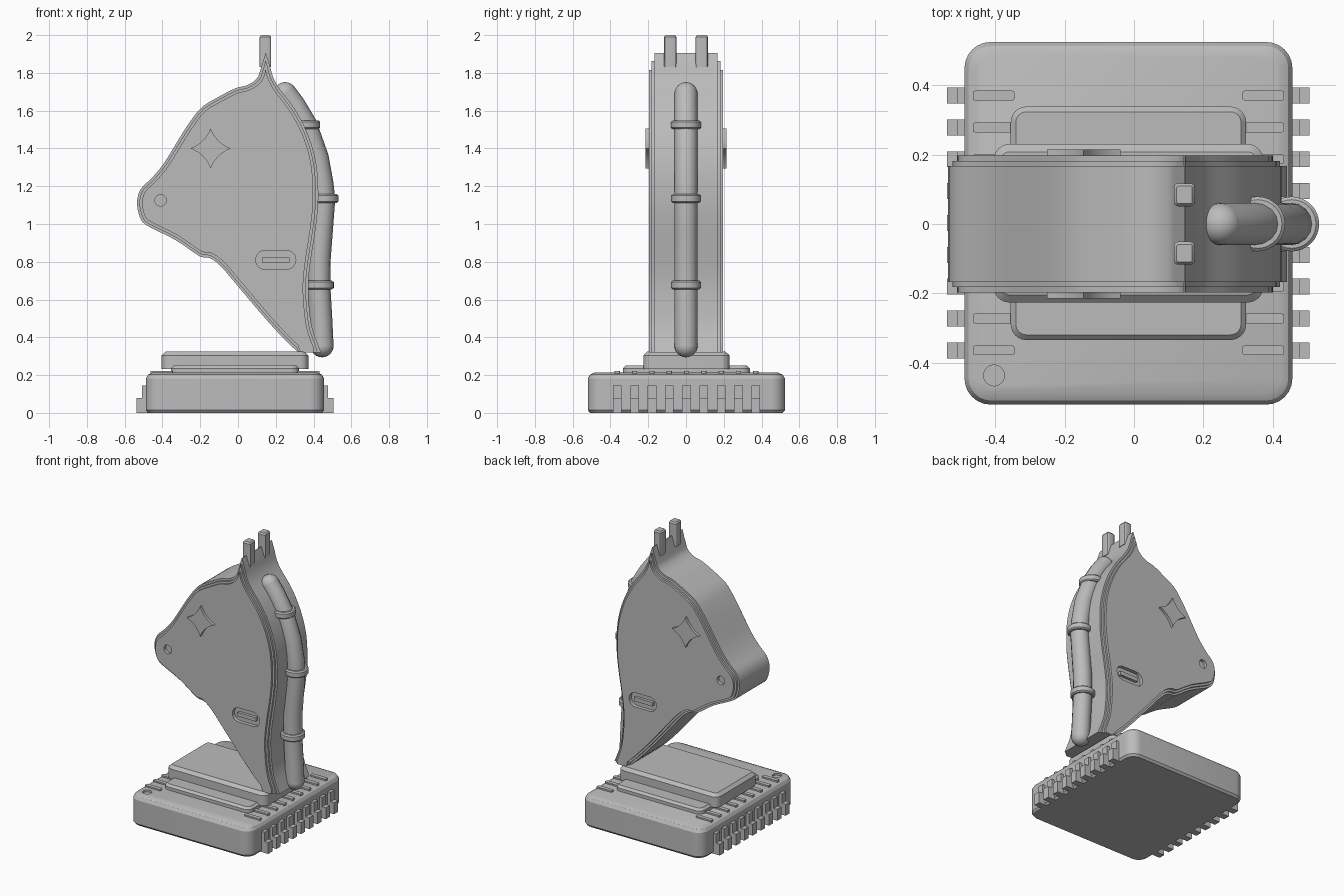
import bpy, bmesh, math
from mathutils import Vector

if "Cube" in bpy.data.objects:
    bpy.data.objects.remove(bpy.data.objects["Cube"])

grey = bpy.data.materials.new("plain_grey")
grey.diffuse_color = (0.5, 0.5, 0.5, 1)
grey.use_nodes = True
grey.node_tree.nodes["Principled BSDF"].inputs["Base Color"].default_value = grey.diffuse_color


def finish(ob, angle=30):
    if not ob.data.materials:
        ob.data.materials.append(grey)
    bpy.ops.object.select_all(action='DESELECT')
    ob.select_set(True)
    bpy.context.view_layer.objects.active = ob
    bpy.ops.object.shade_smooth_by_angle(angle=math.radians(angle))
    return ob


def stack(name, *solids):
    """Each solid is a list of rings with equal point counts, bridged and capped."""
    bm = bmesh.new()
    for rings in solids:
        part = []
        loops = [[bm.verts.new(p) for p in r] for r in rings]
        n = len(loops[0])
        for a, b in zip(loops, loops[1:]):
            for i in range(n):
                j = (i + 1) % n
                part.append(bm.faces.new((a[i], a[j], b[j], b[i])))
        part += [bm.faces.new(loops[0][::-1]), bm.faces.new(loops[-1])]
        bmesh.ops.recalc_face_normals(bm, faces=part)
    me = bpy.data.meshes.new(name)
    bm.to_mesh(me)
    bm.free()
    ob = bpy.data.objects.new(name, me)
    bpy.context.collection.objects.link(ob)
    return finish(ob)


def round_rect(cx, cy, hx, hy, r, seg=6):
    pts = []
    for k, (sx, sy) in enumerate(((1, 1), (-1, 1), (-1, -1), (1, -1))):
        for s in range(seg + 1):
            a = math.pi / 2 * (k + s / seg)
            pts.append((cx + sx * (hx - r) + r * math.cos(a), cy + sy * (hy - r) + r * math.sin(a)))
    return pts


def slab(cx, cy, hx, hy, r, profile, seg=6):
    """Rounded box rings; profile is (z, inset) pairs from bottom to top."""
    return [[(x, y, z) for x, y in round_rect(cx, cy, hx - i, hy - i, max(r - i, 0.004), seg)]
            for z, i in profile]


def box(x0, x1, y0, y1, z0, z1):
    return [[(x0, y0, z), (x1, y0, z), (x1, y1, z), (x0, y1, z)] for z in (z0, z1)]


def side_prism(outline, y0, y1):
    return [[(x, y, z) for x, z in outline] for y in (y0, y1)]


def circle(cx, cy, r, n=24):
    return [(cx + r * math.cos(math.tau * i / n), cy + r * math.sin(math.tau * i / n)) for i in range(n)]


def cut(target, *solids):
    cutter = stack("cutter", *solids)
    cutter.hide_render = True
    m = target.modifiers.new("cut", 'BOOLEAN')
    m.operation, m.solver, m.object = 'DIFFERENCE', 'EXACT', cutter
    bpy.context.view_layer.objects.active = target
    bpy.ops.object.modifier_apply(modifier=m.name)
    bpy.data.objects.remove(cutter)
    finish(target)


# Base block with a round marker dimple
CX = -0.016
base = stack("base_block", slab(CX, 0.002, 0.472, 0.522, 0.075,
             [(0, 0.012), (0.015, 0), (0.182, 0), (0.202, 0.012), (0.213, 0.035)]))
cut(base, [[(x, y, z) for x, y in circle(-0.403, -0.436, 0.03)] for z in (0.2, 0.25)])

# Stepped plates on the base
stack("lower_plate", slab(CX, 0.002, 0.339, 0.336, 0.045, [(0.2, 0), (0.235, 0), (0.25, 0.015)]))
stack("upper_plate", slab(CX, 0.002, 0.388, 0.228, 0.045, [(0.232, 0), (0.305, 0), (0.325, 0.022)]))

# Contact pins along both sides, and the raised traces beside them
pins, traces = [], []
for i in range(9):
    y = (i - 4) * 0.0917 + 0.003
    for s in (-1, 1):
        def span(a, b):
            return sorted((CX + s * a, CX + s * b))
        pins.append(box(*span(0.46, 0.522), y - 0.023, y + 0.023, 0, 0.08))
        pins.append(box(*span(0.46, 0.493), y - 0.023, y + 0.023, 0, 0.145))
        traces.append(slab(CX + s * 0.388, y, 0.06, 0.014, 0.006, [(0.2, 0), (0.223, 0)], 2))
stack("contact_pins", *pins)
stack("base_traces", *traces)


# Horse head outline (x, z): throat side, underside corner, mane side
FRONT = [(0.145, 1.905), (0.12, 1.82), (0.10, 1.77), (0.05, 1.735), (-0.01, 1.72), (-0.09, 1.68),
         (-0.19, 1.62), (-0.255, 1.54), (-0.31, 1.455), (-0.39, 1.325), (-0.455, 1.245),
         (-0.515, 1.185), (-0.535, 1.11), (-0.515, 1.025), (-0.47, 0.985), (-0.33, 0.915),
         (-0.205, 0.83), (-0.15, 0.82), (-0.09, 0.775), (0.0, 0.67), (0.14, 0.505),
         (0.25, 0.385), (0.32, 0.32)]
BACK = [(0.44, 0.32), (0.395, 0.44), (0.378, 0.55), (0.372, 0.68), (0.385, 0.81), (0.41, 0.97),
        (0.425, 1.13), (0.415, 1.315), (0.37, 1.475), (0.30, 1.61), (0.22, 1.715), (0.185, 1.78),
        (0.168, 1.84), (0.147, 1.905)]


def smooth_path(pts, n=3):
    v = [Vector(p) for p in pts]
    v = [2 * v[0] - v[1]] + v + [2 * v[-1] - v[-2]]
    out = []
    for a, b, c, d in zip(v, v[1:], v[2:], v[3:]):
        for k in range(n):
            t = k / n
            out.append(0.5 * (2 * b + (c - a) * t + (2 * a - 5 * b + 4 * c - d) * t * t
                              + (3 * b - a - 3 * c + d) * t ** 3))
    return out + [v[-2]]


def inset(pts, d):
    out, n, peak = [], len(pts), 1.905 - 3.3 * d
    for i, p in enumerate(pts):
        e1, e2 = (p - pts[i - 1]).normalized(), (pts[(i + 1) % n] - p).normalized()
        n1, n2 = Vector((-e1.y, e1.x)), Vector((-e2.y, e2.x))
        q = p + d * (n1 + n2) / max(1 + n1.dot(n2), 0.6)
        if p.y < 0.33:
            q.y = p.y
        if p.y > 1.72 and d > 0:          # keep the narrow crest from crossing itself
            left = i < n / 2
            q.x = min(q.x, 0.144) if left else max(q.x, 0.148)
            q.y = min(q.y, peak - 0.0005 * (i if left else n - 1 - i))
        out.append((q.x, q.y))
    return out


# Horse head: three stepped layers on each side
outline = smooth_path(FRONT) + smooth_path(BACK)
steps = [(-0.197, 0.027), (-0.182, 0.027), (-0.182, 0.013), (-0.167, 0.013), (-0.167, 0)]
steps += [(-y, d) for y, d in reversed(steps)]
head = stack("horse_head", [[(x, y, z) for x, z in inset(outline, d)] for y, d in steps])

# Nostril and slot recesses on both sides
cutters = []
for s in (-1, 1):
    cutters.append(side_prism(circle(-0.41, 1.125, 0.03), s * 0.175, s * 0.25))
    cutters.append(side_prism(round_rect(0.2, 0.81, 0.106, 0.05, 0.0495), s * 0.172, s * 0.25))
cut(head, *cutters)
stack("slot_bars", *[side_prism(round_rect(0.2, 0.81, 0.073, 0.014, 0.004, 2), s * 0.165, s * 0.192)
                     for s in (-1, 1)])

# Four-pointed star eyes with concave edges
star = []
for k in range(4):
    a, b = math.pi / 2 * k, math.pi / 2 * (k + 1)
    p, q = Vector((math.cos(a), math.sin(a))) * 0.106, Vector((math.cos(b), math.sin(b))) * 0.106
    m = (p + q) * 0.28
    for j in range(6):
        t = j / 6
        v = p * (1 - t) ** 2 + 2 * m * t * (1 - t) + q * t * t
        star.append((v.x - 0.145, v.y + 1.4))
stack("star_eyes", *[side_prism(star, s * 0.19, s * 0.215) for s in (-1, 1)])

# Ears
stack("ears", *[slab(0.145, s * 0.084, 0.03, 0.033, 0.012,
                     [(1.83, 0), (1.99, 0), (2.0, 0.008)], 3) for s in (-1, 1)])

# Mane tube with round ends
R = 0.061
PATH = [(0.25, 1.69), (0.295, 1.63), (0.358, 1.525), (0.42, 1.35), (0.445, 1.21), (0.454, 1.13),
        (0.44, 0.95), (0.43, 0.82), (0.428, 0.67), (0.438, 0.5), (0.445, 0.355)]
curve = bpy.data.curves.new("mane_tube", 'CURVE')
curve.dimensions, curve.bevel_depth, curve.bevel_resolution = '3D', R, 6
sp = curve.splines.new('POLY')
sp.points.add(len(PATH) - 1)
for pt, (x, z) in zip(sp.points, PATH):
    pt.co = (x, 0, z, 1)
tube = bpy.data.objects.new("mane_tube", curve)
bpy.context.collection.objects.link(tube)
bpy.ops.object.select_all(action='DESELECT')
tube.select_set(True)
bpy.context.view_layer.objects.active = tube
bpy.ops.object.convert(target='MESH')
finish(bpy.context.object, 40)
for label, (x, z) in (("upper", PATH[0]), ("lower", PATH[-1])):
    bpy.ops.mesh.primitive_uv_sphere_add(segments=24, ring_count=12, radius=R, location=(x, 0, z))
    bpy.context.object.name = label + "_tube_end"
    finish(bpy.context.object, 40)

# Clamp rings around the tube
stack("tube_rings", *[[[(px, py, z + dz) for px, py in circle(x, 0, r, 32)]
                       for dz, r in ((-0.023, 0.07), (-0.015, 0.079), (0.015, 0.079), (0.023, 0.07))]
                      for x, z in ((0.356, 1.525), (0.454, 1.135), (0.428, 0.677))])
